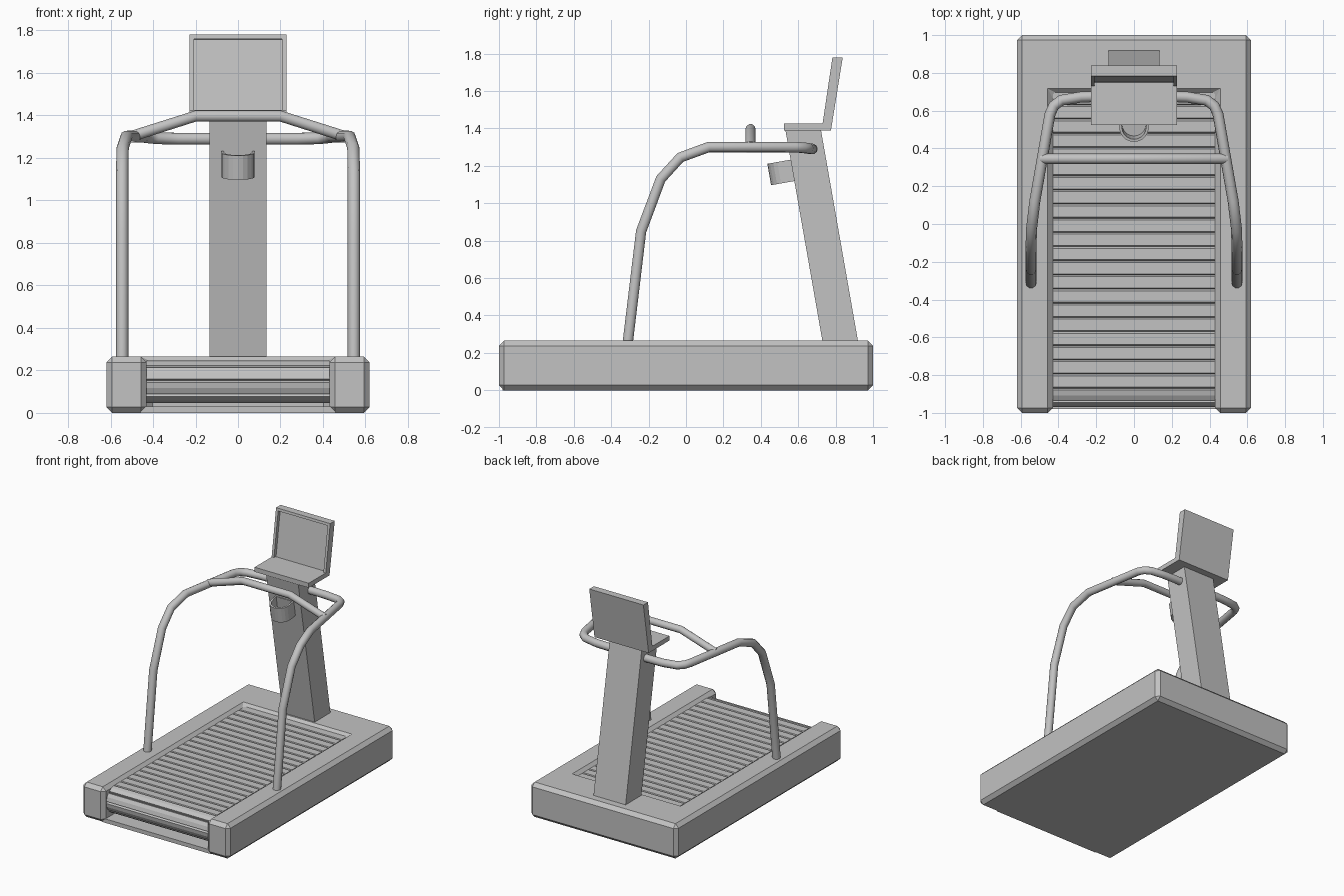
import bpy, bmesh, math
from mathutils import Matrix, Vector

default = bpy.data.objects.get("Cube")
if default:
    bpy.data.objects.remove(default, do_unlink=True)

grey = bpy.data.materials.new("light_grey")
grey.use_nodes = True
grey.diffuse_color = (0.54, 0.54, 0.54, 1)
grey.node_tree.nodes["Principled BSDF"].inputs["Base Color"].default_value = grey.diffuse_color


def prism(name, outline, low, high, axis="z", bevel=0, recess=None):
    """Extrude an outline along z (xy points) or x (yz points).
    recess = (direction, rim, depth) sinks the face that looks that way."""
    bm = bmesh.new()
    place = (lambda a, b: (a, b, low)) if axis == "z" else (lambda a, b: (low, a, b))
    face = bm.faces.new([bm.verts.new(place(*p)) for p in outline])
    shift = Vector((0, 0, high - low)) if axis == "z" else Vector((high - low, 0, 0))
    top = bmesh.ops.extrude_face_region(bm, geom=[face], use_keep_orig=True)
    bmesh.ops.translate(bm, vec=shift, verts=[v for v in top["geom"] if isinstance(v, bmesh.types.BMVert)])
    bmesh.ops.recalc_face_normals(bm, faces=bm.faces)
    if recess:
        direction, rim, depth = recess
        bm.normal_update()
        aligned = [f for f in bm.faces if f.normal.dot(Vector(direction).normalized()) > 0.97]
        target = max(aligned, key=lambda f: f.calc_area())
        normal = target.normal.copy()
        bmesh.ops.inset_region(bm, faces=[target], thickness=rim)
        well = bmesh.ops.extrude_face_region(bm, geom=[target])
        bmesh.ops.translate(bm, vec=-normal * depth,
                            verts=[v for v in well["geom"] if isinstance(v, bmesh.types.BMVert)])
        if target.is_valid:
            bmesh.ops.delete(bm, geom=[target], context="FACES_ONLY")
    mesh = bpy.data.meshes.new(name)
    bm.to_mesh(mesh)
    bm.free()
    obj = bpy.data.objects.new(name, mesh)
    bpy.context.collection.objects.link(obj)
    mesh.materials.append(grey)
    if bevel:
        mod = obj.modifiers.new("bevel", "BEVEL")
        mod.width = bevel
        mod.segments = 1
        mod.limit_method = "ANGLE"
    return obj


def tube(name, points, radius):
    """Round bar along a mirrored path; points run from the left end to the middle."""
    path = points + [(-x, y, z) for x, y, z in reversed(points)]
    curve = bpy.data.curves.new(name, "CURVE")
    curve.dimensions = "3D"
    curve.bevel_depth = radius
    curve.bevel_resolution = 3
    curve.use_fill_caps = True
    spline = curve.splines.new("POLY")
    spline.points.add(len(path) - 1)
    for point, co in zip(spline.points, path):
        point.co = (*co, 1)
    obj = bpy.data.objects.new(name, curve)
    bpy.context.collection.objects.link(obj)
    curve.materials.append(grey)
    bpy.ops.object.select_all(action="DESELECT")
    obj.select_set(True)
    bpy.context.view_layer.objects.active = obj
    bpy.ops.object.convert(target="MESH")
    bpy.ops.object.shade_smooth_by_angle(angle=math.radians(50))


# Deck frame: U shape open at the front, with a thin floor
W, IN, BACK = 0.62, 0.43, 0.69
prism("deck_frame", [(-W, -1), (-IN, -1), (-IN, BACK), (IN, BACK), (IN, -1), (W, -1), (W, 1), (-W, 1)],
      0, 0.265, bevel=0.027)
prism("deck_floor", [(-0.46, -0.98), (0.46, -0.98), (0.46, 0.72), (-0.46, 0.72)], 0, 0.03)

# Slatted belt: ribbed profile along the top and round the front roller
PITCH, RADIUS, ROLL_Y, ROLL_Z = 0.075, 0.1, -0.87, 0.146
STRAIGHT = 21 * PITCH


def belt_point(s, depth):
    r = RADIUS - depth
    if s < STRAIGHT:
        return (ROLL_Y + STRAIGHT - s, ROLL_Z + r)
    a = min((s - STRAIGHT) / RADIUS, math.pi)
    return (ROLL_Y - r * math.sin(a), ROLL_Z + r * math.cos(a))


belt = []
for i in range(25):
    s = i * PITCH
    for offset, depth in ((0, 0.014), (0.009, 0), (PITCH / 2, 0), (PITCH - 0.006, 0)):
        belt.append(belt_point(s + offset, depth))
belt += [(ROLL_Y, ROLL_Z - RADIUS), (0.7, ROLL_Z - RADIUS), (0.7, ROLL_Z + 0.086)]
prism("slatted_belt", belt, -IN, IN, axis="x")

# Leaning post
prism("post", [(0.73, 0.26), (0.92, 0.26), (0.72, 1.4), (0.53, 1.4)], -0.135, 0.135, axis="x")

# Console: tray and upright display with a sunk screen
prism("console_tray", [(0.525, 1.39), (0.75, 1.39), (0.75, 1.425), (0.525, 1.425)], -0.228, 0.228, axis="x")
prism("display", [(0.725, 1.39), (0.775, 1.39), (0.838, 1.78), (0.783, 1.78)], -0.228, 0.228, axis="x",
      recess=((0, -0.39, 0.06), 0.028, 0.025))

# Cup holder: rounded cup leaning with the post
R = 0.078
cup = [(R, 0.01), (-R, 0.01)]
cup += [(-R * math.cos(math.pi * i / 10), -0.045 - R * math.sin(math.pi * i / 10)) for i in range(11)]
holder = prism("cup_holder", cup, -0.058, 0.058, recess=((0, 0, 1), 0.014, 0.1))
holder.matrix_world = Matrix.Translation((0, 0.566, 1.175)) @ Matrix.Rotation(math.atan(0.2 / 1.14), 4, "X")

# Handrail sweeping from the deck through the post, and the front crossbar
tube("handrail", [(0.545, -0.312, 0.25), (0.545, -0.24, 0.85), (0.545, -0.135, 1.13), (0.543, -0.03, 1.245),
                  (0.525, 0.12, 1.3), (0.445, 0.58, 1.3), (0.425, 0.625, 1.297),
                  (0.385, 0.655, 1.293), (0.28, 0.672, 1.29), (0.18, 0.675, 1.29)], 0.029)
tube("crossbar", [(0.49, 0.345, 1.305), (0.2, 0.345, 1.397)], 0.027)
